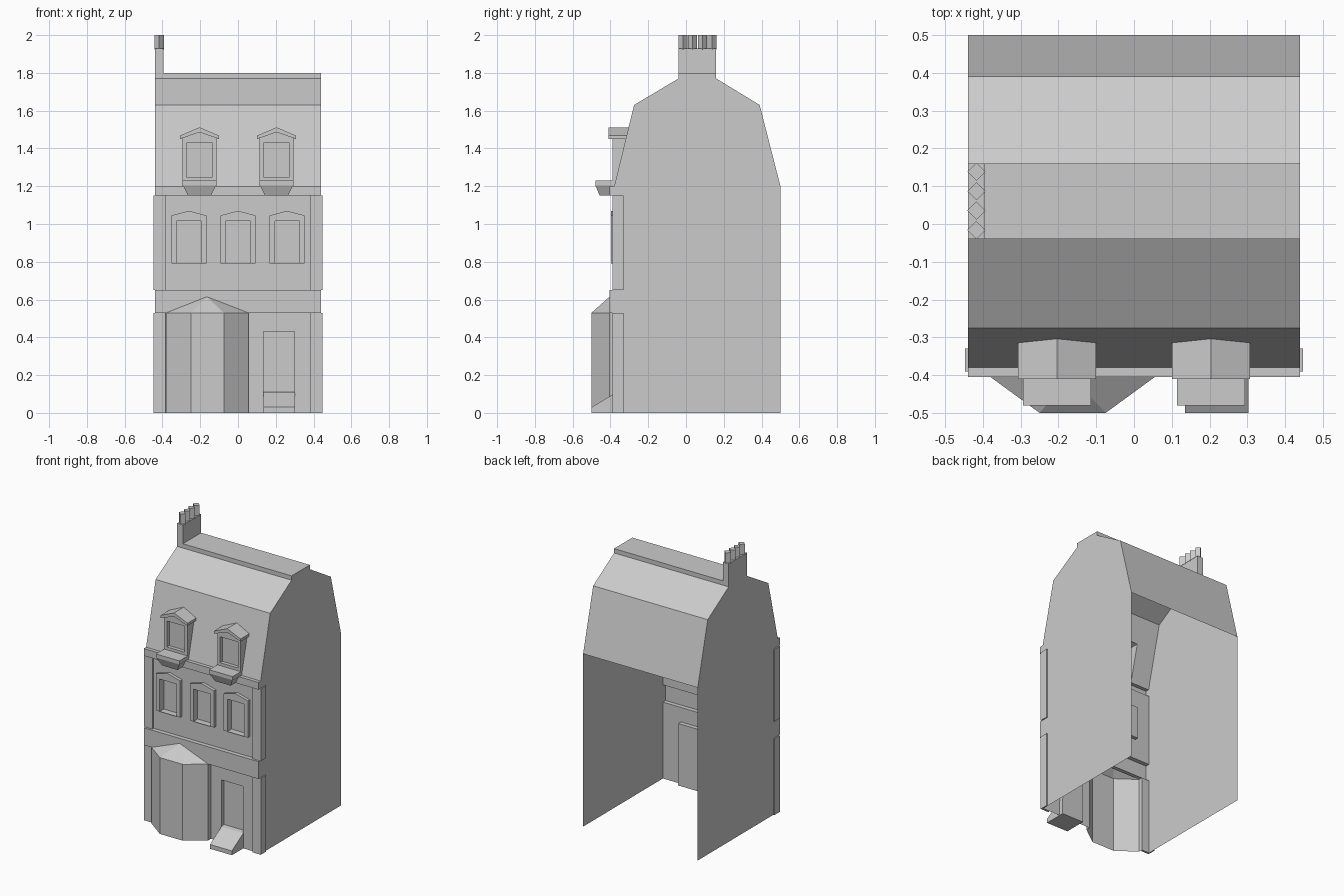
import bpy, bmesh
from math import cos, sin, pi

if "Cube" in bpy.data.objects:
    bpy.data.objects.remove(bpy.data.objects["Cube"])

WALL, BAND, HW = -0.375, -0.405, 0.44      # wall plane, band plane, half width


def mesh(name, faces, solid=False):
    """Object from a list of faces, each a list of points."""
    bm = bmesh.new()
    for f in faces:
        bm.faces.new([bm.verts.new(p) for p in f])
    bmesh.ops.remove_doubles(bm, verts=bm.verts, dist=1e-5)
    if solid:
        bmesh.ops.recalc_face_normals(bm, faces=bm.faces)
    me = bpy.data.meshes.new(name)
    bm.to_mesh(me)
    bm.free()
    ob = bpy.data.objects.new(name, me)
    bpy.context.collection.objects.link(ob)
    return ob


def band_faces(a, b):
    n = len(a)
    return [[a[i], a[(i + 1) % n], b[(i + 1) % n], b[i]] for i in range(n)]


def loft(name, a, b):
    """Closed solid between two rings."""
    return mesh(name, band_faces(a, b) + [a, b], True)


def box(name, x0, x1, y0, y1, z0, z1):
    ring = [(x0, y0), (x1, y0), (x1, y1), (x0, y1)]
    return loft(name, [(x, y, z0) for x, y in ring], [(x, y, z1) for x, y in ring])


def strip(name, prof):
    """Sheet: (y, z) profile run across the house width."""
    return mesh(name, [[(-HW, *p), (HW, *p), (HW, *q), (-HW, *q)]
                       for p, q in zip(prof, prof[1:])])


def panel(name, xs, zs, holes, y):
    """Wall sheet on a grid, leaving out cells inside holes."""
    faces = []
    for x0, x1 in zip(xs, xs[1:]):
        for z0, z1 in zip(zs, zs[1:]):
            cx, cz = (x0 + x1) / 2, (z0 + z1) / 2
            if not any(a < cx < b and c < cz < d for a, b, c, d in holes):
                faces.append([(x, y(z), z) for x, z in
                              ((x0, z0), (x1, z0), (x1, z1), (x0, z1))])
    return mesh(name, faces)


def recess(x0, x1, z0, z1, front, back):
    ring = [(x0, z0), (x1, z0), (x1, z1), (x0, z1)]
    f = [(x, front, z) for x, z in ring]
    b = [(x, back, z) for x, z in ring]
    return band_faces(f, b) + [b]


def gabled_window(name, cx, hw, ihw, z0, i0, i1, eave, peak, front, pane, back):
    """Peaked surround with a recessed pane; back(z) is the wall behind it."""
    l, r, a, b = cx - hw, cx + hw, cx - ihw, cx + ihw
    flat = [[(l, z0), (a, z0), (a, i1), (l, i1)],
            [(b, z0), (r, z0), (r, i1), (b, i1)],
            [(l, i1), (a, i1), (b, i1), (r, i1), (r, eave), (cx, peak), (l, eave)]]
    if i0 > z0:
        flat.append([(a, z0), (b, z0), (b, i0), (a, i0)])
    faces = [[(x, front, z) for x, z in f] for f in flat]
    ring = [(l, z0), (l, eave), (cx, peak), (r, eave), (r, z0)]
    faces += band_faces([(x, front, z) for x, z in ring],
                        [(x, back(z), z) for x, z in ring])[:-1]
    faces += recess(a, b, i0, i1, front, pane)
    return mesh(name, faces)


def wall_y(z):
    return WALL


def mansard_y(z):
    return -0.38 + 0.105 * (z - 1.2) / 0.43


# side walls
roof = [(-0.275, 1.63), (-0.04, 1.77), (-0.04, 1.8), (0.16, 1.8), (0.16, 1.77),
        (0.39, 1.63), (0.5, 1.2)]
low_band = [(WALL, 0.53), (BAND, 0.53), (BAND, 0.65), (WALL, 0.65)]
top_band = [(WALL, 1.15), (BAND, 1.15), (BAND, 1.2), (-0.38, 1.2)]
outline = [(WALL, 0)] + low_band + top_band + roof + [(0.5, 0)]
mesh("right_wall", [[(HW, *p) for p in reversed(outline)]])
mesh("left_wall", [[(-HW, *p) for p in outline]])

# roof and string courses
strip("roof", roof)
strip("lower_band", low_band)
strip("upper_band", top_band)

# front walls with openings for bay, door and windows
bay_l, bay_r, door_l, door_r = -0.38, 0.055, 0.135, 0.3
panel("ground_floor_wall", [-HW, bay_l, bay_r, door_l, door_r, HW], [0, 0.43, 0.53],
      [(bay_l, bay_r, 0, 0.53), (door_l, door_r, 0, 0.43)], wall_y)
win_x = (-0.26, 0, 0.26)
win_edges = [e for c in win_x for e in (c - 0.065, c + 0.065)]
panel("first_floor_wall", [-HW] + win_edges + [HW], [0.65, 0.79, 1.015, 1.15],
      [(c - 0.065, c + 0.065, 0.79, 1.015) for c in win_x], wall_y)
dormer_x = (-0.204, 0.204)
dormer_edges = [e for c in dormer_x for e in (c - 0.09, c + 0.09)]
panel("mansard_front", [-HW] + dormer_edges + [HW], [1.2, 1.455, 1.63],
      [(c - 0.09, c + 0.09, 1.2, 1.455) for c in dormer_x], mansard_y)

# corner pilasters on both floors
for s, side in ((-1, "left"), (1, "right")):
    ring = [(0.44, -0.33), (0.448, -0.33), (0.448, -0.39), (0.385, -0.39),
            (0.385, WALL), (0.44, WALL)]
    for z0, z1, floor in ((0, 0.53, "lower"), (0.65, 1.15, "upper")):
        loft(f"{side}_{floor}_pilaster", [(s * x, y, z0) for x, y in ring],
             [(s * x, y, z1) for x, y in ring])

# bay window with a faceted roof
bay = [(bay_l, WALL), (bay_l, BAND), (-0.25, -0.5), (-0.075, -0.5), (bay_r, BAND), (bay_r, WALL)]
mesh("bay_window", [[(*p, 0), (*q, 0), (*q, 0.53), (*p, 0.53)] for p, q in zip(bay, bay[1:])])
apex = (-0.165, BAND, 0.615)
mesh("bay_roof", [[(*p, 0.53), (*q, 0.53), apex] for p, q in zip(bay[1:], bay[2:5])])

# door and step
mesh("door", recess(door_l, door_r, 0, 0.43, WALL, -0.345))
step = [(-0.5, 0), (-0.5, 0.03), (WALL, 0.105), (-0.346, 0.11), (-0.346, 0)]
loft("door_step", [(door_l, *p) for p in step], [(door_r + 0.003, *p) for p in step])

# first floor windows
for i, c in enumerate(win_x):
    gabled_window(f"window_{i + 1}", c, 0.093, 0.065, 0.79, 0.79, 1.015, 1.045, 1.07,
                  -0.396, -0.35, wall_y)
    mesh(f"window_base_{i + 1}", [[(x, y, 0.79) for x, y in
         ((a, WALL), (b, WALL), (b, -0.396), (a, -0.396))]
         for a, b in ((c - 0.093, c - 0.065), (c + 0.065, c + 0.093))])

# dormers with roofs and window boxes
for i, c in enumerate(dormer_x):
    gabled_window(f"dormer_{i + 1}", c, 0.09, 0.068, 1.2, 1.25, 1.43, 1.455, 1.488,
                  -0.39, -0.365, mansard_y)
    chevron = [(-0.103, 1.45), (0, 1.486), (0.103, 1.45), (0.103, 1.468), (0, 1.512), (-0.103, 1.468)]
    loft(f"dormer_roof_{i + 1}", [(c + x, -0.41, z) for x, z in chevron],
         [(c + x, mansard_y(z), z) for x, z in chevron])
    box(f"window_box_rim_{i + 1}", c - 0.09, c + 0.09, -0.48, -0.39, 1.205, 1.23)
    loft(f"window_box_{i + 1}",
         [(c + x, y, 1.205) for x, y in ((-0.088, -0.48), (0.088, -0.48), (0.088, -0.39), (-0.088, -0.39))],
         [(c + x, y, 1.15) for x, y in ((-0.06, -0.457), (0.06, -0.457), (0.06, -0.39), (-0.06, -0.39))])

# chimney stack and four-sided pots
box("chimney", -HW, -0.395, -0.04, 0.16, 1.77, 1.93)
for i in range(4):
    ring = [(-0.417 + 0.024 * cos(k * pi / 2), -0.016 + 0.0515 * i + 0.024 * sin(k * pi / 2))
            for k in range(4)]
    loft(f"chimney_pot_{i + 1}", [(*p, 1.925) for p in ring], [(*p, 2.0) for p in ring])
